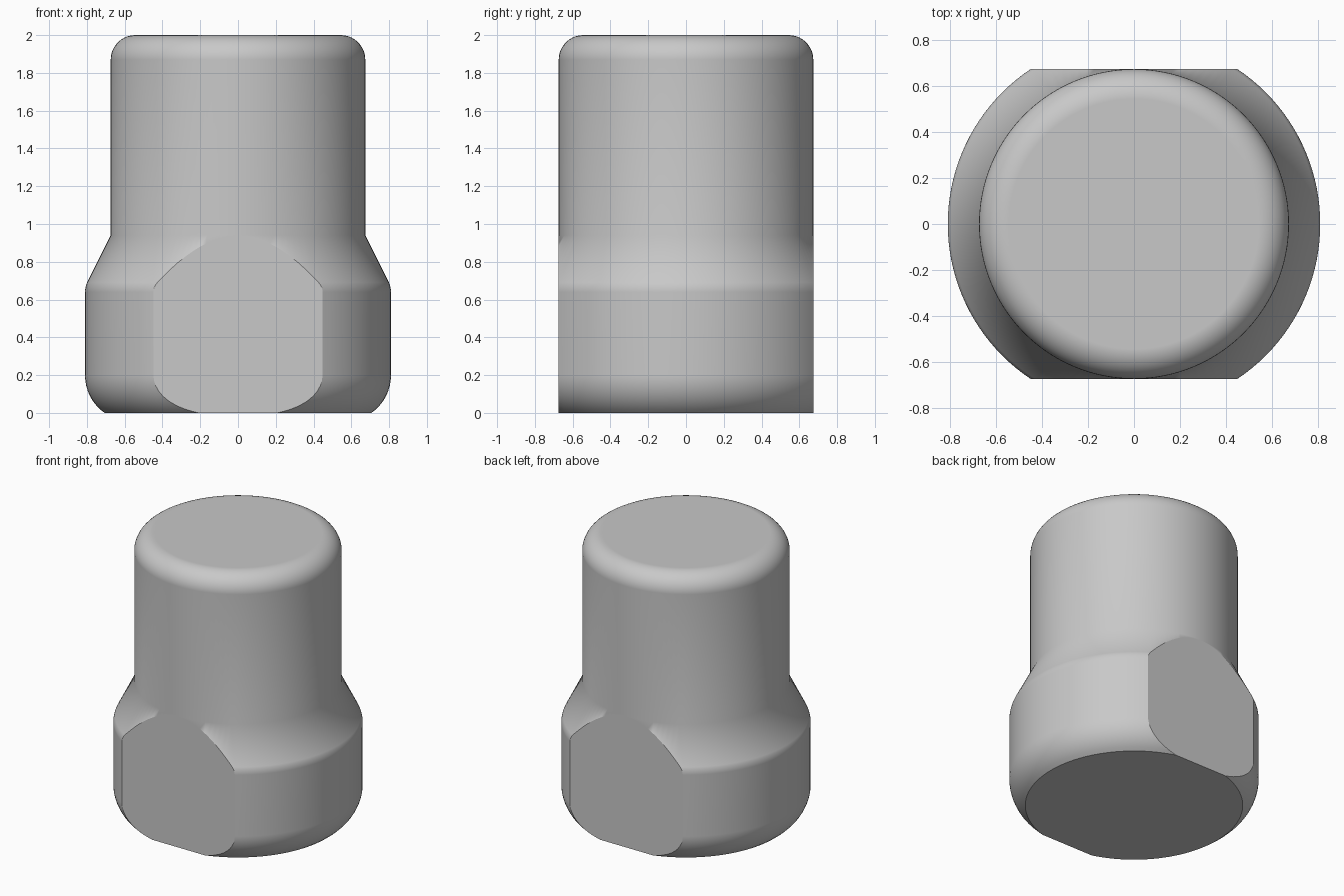
import bpy, bmesh, math
from mathutils import Vector

if "Cube" in bpy.data.objects:
    bpy.data.objects.remove(bpy.data.objects["Cube"])

SEGMENTS = 128
FLAT_Y = 0.675


def arc(cx, cz, radius, start, end, steps):
    """Points (r, z) along a circular arc, angles in degrees."""
    return [(cx + radius * math.cos(math.radians(start + (end - start) * i / steps)),
             cz + radius * math.sin(math.radians(start + (end - start) * i / steps)))
            for i in range(steps + 1)]


# Profile: rounded base, wide collar, sloped shoulder, stem with rounded top
profile = arc(0.567, 0.199, 0.243, -55, 0, 8)
profile += arc(0.69, 0.64, 0.12, 0, 25, 4)
profile += [(0.674, 0.94)]
profile += arc(0.544, 1.87, 0.13, 0, 90, 10)

bm = bmesh.new()
rings = []
for r, z in profile:
    z = max(z, 0.0)
    rings.append([bm.verts.new((r * math.cos(2 * math.pi * i / SEGMENTS),
                                r * math.sin(2 * math.pi * i / SEGMENTS), z))
                  for i in range(SEGMENTS)])
for low, high in zip(rings, rings[1:]):
    for i in range(SEGMENTS):
        j = (i + 1) % SEGMENTS
        bm.faces.new((low[i], low[j], high[j], high[i]))
bm.faces.new(rings[0][::-1])
bm.faces.new(rings[-1])

# Wrench flats: slice the collar at front and back, then cap the cuts
for side in (-1, 1):
    cut = bmesh.ops.bisect_plane(
        bm, geom=bm.verts[:] + bm.edges[:] + bm.faces[:], dist=1e-5,
        plane_co=Vector((0, side * FLAT_Y, 0)), plane_no=Vector((0, side, 0)),
        clear_outer=True)
    edges = [e for e in cut["geom_cut"] if isinstance(e, bmesh.types.BMEdge)]
    bmesh.ops.holes_fill(bm, edges=edges, sides=0)
bmesh.ops.recalc_face_normals(bm, faces=bm.faces[:])

mesh = bpy.data.meshes.new("cap_nut")
bm.to_mesh(mesh)
bm.free()
cap_nut = bpy.data.objects.new("cap_nut", mesh)
bpy.context.collection.objects.link(cap_nut)

# Plain grey metal
grey = bpy.data.materials.new("grey_metal")
grey.diffuse_color = (0.58, 0.58, 0.58, 1)
grey.use_nodes = True
grey.node_tree.nodes["Principled BSDF"].inputs["Base Color"].default_value = grey.diffuse_color
mesh.materials.append(grey)

# Smooth curves, crisp edges around the flats and the bottom
bpy.context.view_layer.objects.active = cap_nut
cap_nut.select_set(True)
bpy.ops.object.shade_smooth_by_angle(angle=math.radians(30))
weighted = cap_nut.modifiers.new("even_shading", "WEIGHTED_NORMAL")
weighted.keep_sharp = True
